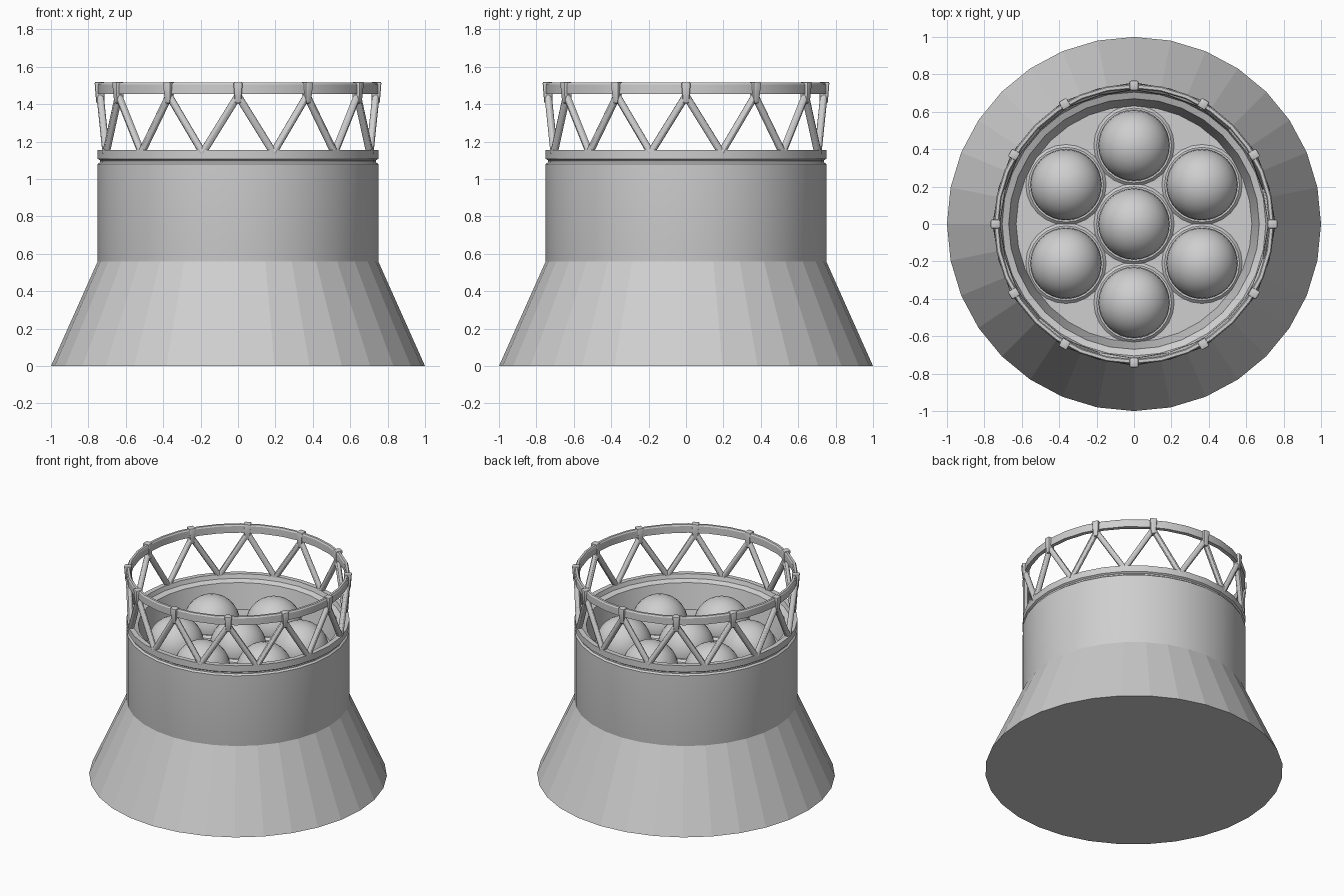
import bpy, bmesh
from math import sin, cos, pi, radians
from mathutils import Vector, Matrix

if "Cube" in bpy.data.objects:
    bpy.data.objects.remove(bpy.data.objects["Cube"], do_unlink=True)

grey = bpy.data.materials.new("light_grey")
grey.use_nodes = True
GREY = (0.62, 0.62, 0.62, 1)
grey.diffuse_color = GREY
grey.node_tree.nodes["Principled BSDF"].inputs["Base Color"].default_value = GREY


def finish(name, bm, smooth=True):
    """Turn a bmesh into a named object, smooth with sharp edges if wanted."""
    bmesh.ops.recalc_face_normals(bm, faces=bm.faces)
    mesh = bpy.data.meshes.new(name)
    bm.to_mesh(mesh)
    bm.free()
    mesh.materials.append(grey)
    obj = bpy.data.objects.new(name, mesh)
    bpy.context.collection.objects.link(obj)
    if smooth:
        bpy.ops.object.select_all(action="DESELECT")
        obj.select_set(True)
        bpy.context.view_layer.objects.active = obj
        bpy.ops.object.shade_smooth_by_angle(angle=radians(30))
    return obj


def lathe(name, profile, sides=32, smooth=True, centre=(0, 0)):
    """Revolve a closed (radius, height) profile around a vertical axis."""
    bm = bmesh.new()
    rings = []
    for i in range(sides):
        a = 2 * pi * i / sides
        rings.append([bm.verts.new((centre[0] + r * cos(a), centre[1] + r * sin(a), z))
                      for r, z in profile])
    n = len(profile)
    for i in range(sides):
        a, b = rings[i], rings[(i + 1) % sides]
        for j in range(n):
            k = (j + 1) % n
            if profile[j][0] or profile[k][0]:
                bm.faces.new((a[j], b[j], b[k], a[k]))
    bmesh.ops.remove_doubles(bm, verts=bm.verts, dist=1e-5)
    return finish(name, bm, smooth)


def polar(radius, degrees, z):
    a = radians(degrees)
    return Vector((radius * cos(a), radius * sin(a), z))


# Faceted flared base
lathe("flared_base", [(0, 0), (1, 0), (0.75, 0.56), (0, 0.56)], smooth=False)

# Drum with a groove under the rim, a stepped lip and a recessed floor
lathe("drum", [(0, 0.5), (0.74, 0.5), (0.75, 0.56), (0.75, 1.08), (0.738, 1.09),
               (0.738, 1.1), (0.75, 1.108), (0.75, 1.155), (0.715, 1.155),
               (0.705, 1.125), (0.67, 1.11), (0.63, 0.93), (0, 0.93)])

# Seven balls in shallow collars
spots = [Vector((0, 0, 0.955))] + [polar(0.42, 30 + 60 * i, 0.955) for i in range(6)]
for i, spot in enumerate(spots):
    bm = bmesh.new()
    bmesh.ops.create_uvsphere(bm, u_segments=32, v_segments=16, radius=0.19,
                              matrix=Matrix.Translation(spot))
    finish(f"ball_{i}", bm)
    lathe(f"ball_collar_{i}", [(0.185, 0.92), (0.225, 0.92), (0.2, 0.945), (0.185, 0.945)],
          24, centre=spot.xy)

# Top guard ring
lathe("guard_ring", [(0.722, 1.455), (0.75, 1.455), (0.75, 1.505), (0.744, 1.515),
                     (0.728, 1.515), (0.722, 1.505)])

# Zigzag struts between the rim and the guard ring
bm = bmesh.new()
for i in range(12):
    top = polar(0.737, 30 * i, 1.445)
    for side in (-15, 15):
        foot = polar(0.73, 30 * i + side, 1.14)
        axis = top - foot
        turn = axis.to_track_quat("Z", "Y").to_matrix().to_4x4()
        bmesh.ops.create_cone(bm, cap_ends=True, segments=12, radius1=0.02, radius2=0.02,
                              depth=axis.length,
                              matrix=Matrix.Translation((top + foot) / 2) @ turn)
finish("zigzag_struts", bm)

# Clips that hold the struts to the guard ring, narrower at the bottom
bm = bmesh.new()
for i in range(12):
    made = bmesh.ops.create_cube(bm, size=1)["verts"]
    for v in made:
        low = v.co.z < 0
        v.co.x = 0.715 if v.co.x < 0 else (0.758 if low else 0.767)
        v.co.y *= 0.034 if low else 0.05
        v.co.z = 1.405 if low else 1.52
    edges = list({e for v in made for e in v.link_edges})
    cut = bmesh.ops.bevel(bm, geom=edges, offset=0.009, segments=2, affect="EDGES", profile=0.5)
    loose = {v for v in made if v.is_valid} | set(cut["verts"])
    bmesh.ops.rotate(bm, verts=list(loose), matrix=Matrix.Rotation(radians(30 * i), 3, "Z"))
finish("strut_clips", bm)
